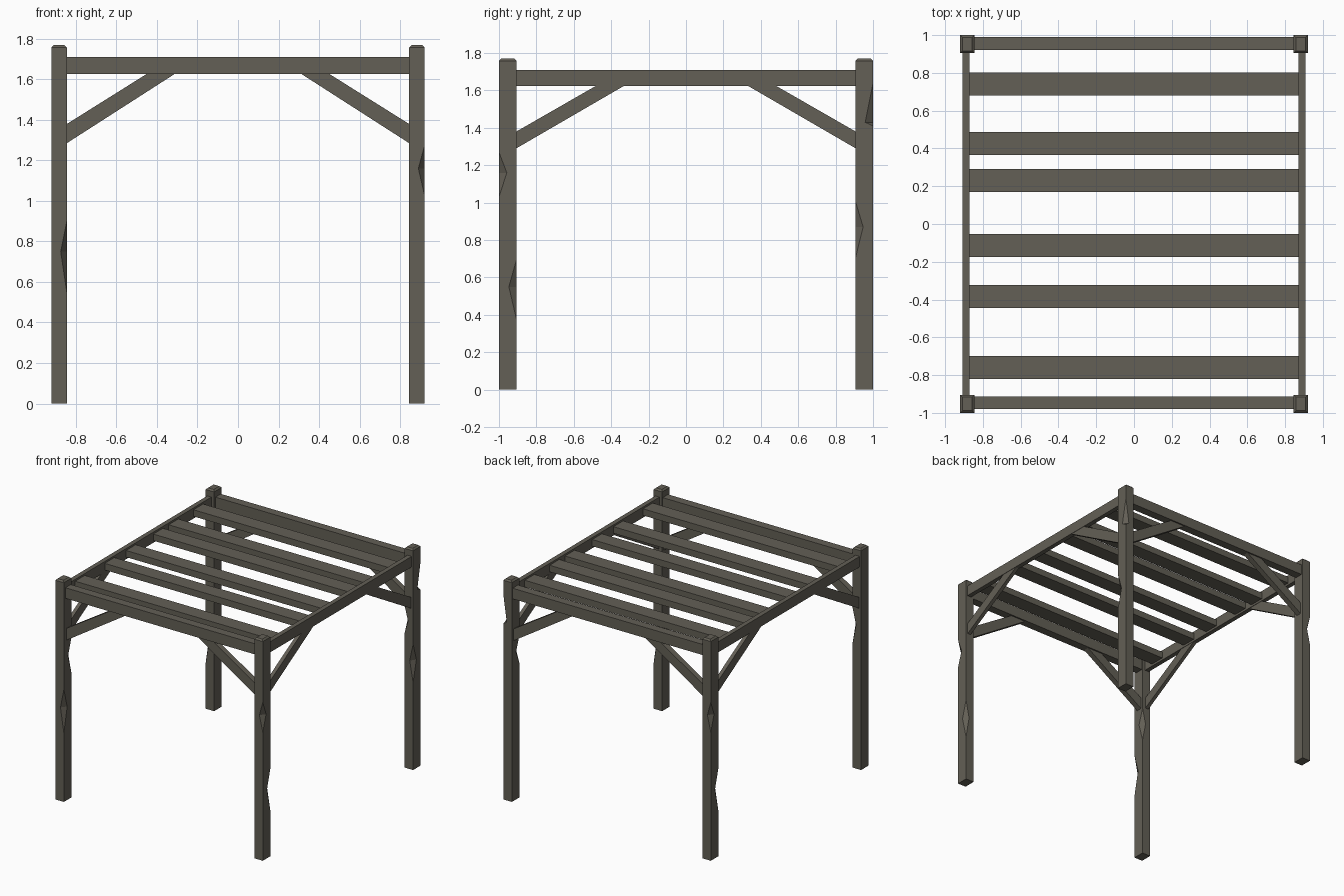
import bpy, bmesh

if "Cube" in bpy.data.objects:
    bpy.data.objects.remove(bpy.data.objects["Cube"])

wood = bpy.data.materials.new("weathered_wood")
wood.diffuse_color = (0.125, 0.115, 0.092, 1)
wood.use_nodes = True
wood.node_tree.nodes["Principled BSDF"].inputs["Base Color"].default_value = wood.diffuse_color


def finish(name, bm):
    bmesh.ops.recalc_face_normals(bm, faces=bm.faces)
    me = bpy.data.meshes.new(name)
    bm.to_mesh(me)
    bm.free()
    me.materials.append(wood)
    ob = bpy.data.objects.new(name, me)
    bpy.context.collection.objects.link(ob)
    return ob


def box(name, x0, x1, y0, y1, z0, z1):
    bm = bmesh.new()
    bmesh.ops.create_cube(bm, size=1)
    for v in bm.verts:
        v.co.x = x0 + (v.co.x + 0.5) * (x1 - x0)
        v.co.y = y0 + (v.co.y + 0.5) * (y1 - y0)
        v.co.z = z0 + (v.co.z + 0.5) * (z1 - z0)
    return finish(name, bm)


def prism(name, pts, axis, c, t):
    """Extrude a (horizontal, z) outline by thickness t about c along axis."""
    bm = bmesh.new()
    def put(p, d):
        return bm.verts.new((p[0], d, p[1]) if axis == 'y' else (d, p[0], p[1]))
    a = [put(p, c - t / 2) for p in pts]
    b = [put(p, c + t / 2) for p in pts]
    bm.faces.new(a)
    bm.faces.new(b)
    n = len(pts)
    for i in range(n):
        bm.faces.new((a[i], a[(i + 1) % n], b[(i + 1) % n], b[i]))
    return finish(name, bm)


HX, HY, TOP = 0.0375, 0.0475, 1.77
CORNERS = [(1, 1), (-1, 1), (-1, -1), (1, -1)]


def post(name, cx, cy, dents):
    """Square post; dents maps a corner to (low, mid, high) of a worn chip."""
    levels = sorted({0, TOP - 0.012} | {z for d in dents.values() for z in d})
    rings = [(z, 0) for z in levels] + [(TOP, 0.012)]
    bm = bmesh.new()
    loops = []
    for z, inset in rings:
        loop = []
        for sx, sy in CORNERS:
            f = 0
            if (sx, sy) in dents:
                lo, mid, hi = dents[(sx, sy)]
                f = max(0, min((z - lo) / (mid - lo), (hi - z) / (hi - mid)))
            hx, hy = HX - inset, HY - inset
            pair = [(sx * hx, sy * (hy - 0.042 * f)), (sx * (hx - 0.03 * f), sy * hy)]
            if sx * sy < 0:
                pair.reverse()
            loop += [bm.verts.new((cx + x, cy + y, z)) for x, y in pair]
        loops.append(loop)
    for a, b in zip(loops, loops[1:]):
        for i in range(8):
            j = (i + 1) % 8
            bm.faces.new((a[i], a[j], b[j], b[i]))
    bm.faces.new(loops[0])
    bm.faces.new(loops[-1])
    bmesh.ops.remove_doubles(bm, verts=bm.verts, dist=1e-5)
    return finish(name, bm)


# Four corner posts with worn chips on their edges
PX, PY = 0.8825, 0.9525
post("front_left_post", -PX, -PY, {(1, -1): (0.55, 0.75, 0.90), (1, 1): (1.0, 1.15, 1.28)})
post("front_right_post", PX, -PY, {(1, -1): (1.03, 1.16, 1.27), (1, 1): (0.37, 0.55, 0.70)})
post("back_right_post", PX, PY, {(1, -1): (0.70, 0.87, 1.01), (1, 1): (1.41, 1.43, 1.64),
                                 (-1, -1): (1.08, 1.18, 1.30)})
post("back_left_post", -PX, PY, {(-1, 1): (1.03, 1.16, 1.27), (-1, -1): (0.37, 0.55, 0.70)})

# Frame beams
Z0, Z1 = 1.625, 1.71
box("front_beam", -0.865, 0.865, -0.98, -0.912, Z0, Z1)
box("back_beam", -0.865, 0.865, 0.922, 0.99, Z0, Z1)
for s, side in ((-1, "left"), (1, "right")):
    x = sorted((s * 0.87, s * 0.907))
    box(side + "_beam", x[0], x[1], -0.93, 0.93, Z0, Z1)

# Flat roof slats at uneven spacing
for i, y in enumerate((-0.76, -0.385, -0.115, 0.23, 0.425, 0.74)):
    box(f"roof_slat_{i + 1}", -0.88, 0.88, y - 0.061, y + 0.061, 1.642, 1.695)

# Diagonal braces between posts and beams
FB = [(0.86, 1.275), (0.86, 1.37), (0.445, 1.63), (0.307, 1.63)]
SB = [(0.92, 1.283), (0.92, 1.373), (0.472, 1.63), (0.322, 1.63)]
for s, side in ((-1, "left"), (1, "right")):
    for y, end in ((-0.946, "front"), (0.956, "back")):
        prism(f"{end}_{side}_brace", [(s * h, z) for h, z in FB], 'y', y, 0.045)
    for t, end in ((-1, "front"), (1, "back")):
        prism(f"{side}_side_{end}_brace", [(t * h, z) for h, z in SB], 'x', s * 0.8885, 0.03)
